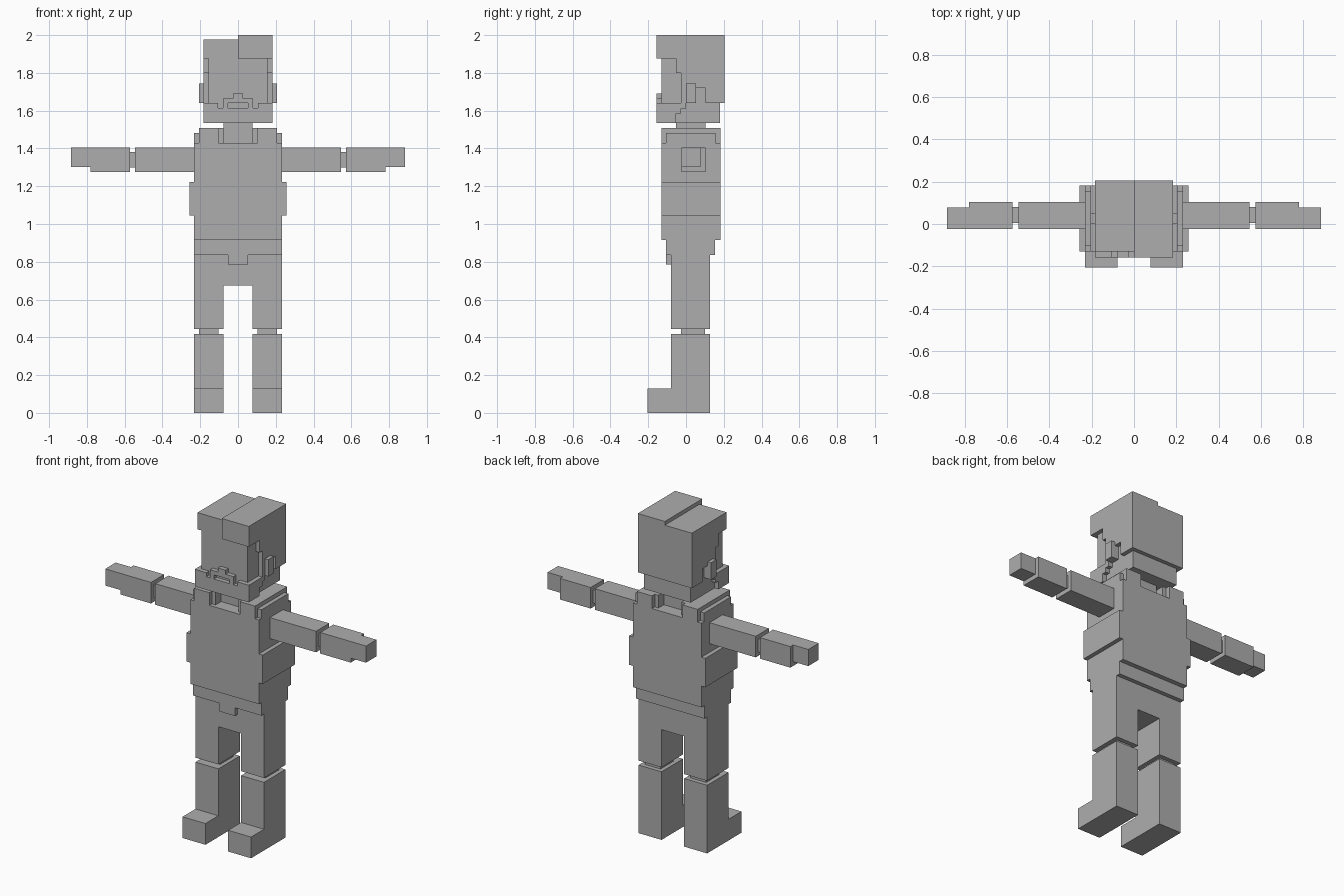
import bpy, bmesh

grey = bpy.data.materials.new("plain_grey")
grey.diffuse_color = (0.42, 0.42, 0.42, 1)


def finish(bm, name):
    bmesh.ops.recalc_face_normals(bm, faces=bm.faces[:])
    me = bpy.data.meshes.new(name)
    bm.to_mesh(me)
    bm.free()
    me.materials.append(grey)
    ob = bpy.data.objects.new(name, me)
    bpy.context.collection.objects.link(ob)
    return ob


def mirror(ob):
    ob.modifiers.new("mirror", 'MIRROR').use_axis[0] = True
    return ob


def box(name, x, y, z):
    """Box from (min, max) ranges."""
    bm = bmesh.new()
    bmesh.ops.create_cube(bm, size=1)
    for v in bm.verts:
        v.co = [sum(r) / 2 + c * (r[1] - r[0]) for r, c in zip((x, y, z), v.co)]
    return finish(bm, name)


def extrude(name, pts, lo, hi, axis):
    """Outline pushed along x (points are y,z), y (x,z) or z (x,y)."""
    bm = bmesh.new()
    vs = []
    for p in pts:
        co = list(p)
        co.insert(axis, lo)
        vs.append(bm.verts.new(co))
    face = bm.faces.new(vs)
    res = bmesh.ops.extrude_face_region(bm, geom=[face])
    for v in res["geom"]:
        if isinstance(v, bmesh.types.BMVert):
            v.co[axis] = hi
    return finish(bm, name)


# Legs: boot-shaped lower leg, knee, thigh
mirror(extrude("lower_leg", [(-.205, 0), (.127, 0), (.127, .417), (-.08, .417),
                             (-.08, .13), (-.205, .13)], .077, .232, 0))
mirror(box("knee", (.102, .206), (-.027, .1), (.417, .444)))
extrude("trousers", [(-.232, .444), (-.077, .444), (-.077, .675), (.077, .675),
                     (.077, .444), (.232, .444), (.232, .835), (-.232, .835)],
        -.08, .127, 1)

# Belt and buckle
box("belt", (-.232, .232), (-.105, .153), (.835, .915))
box("buckle", (-.052, .052), (-.105, -.08), (.785, .835))

# Torso with wider waist
extrude("torso", [(-.232, .915), (.232, .915), (.232, 1.045), (.258, 1.045),
                  (.258, 1.222), (.232, 1.222), (.232, 1.43), (-.232, 1.43),
                  (-.232, 1.222), (-.258, 1.222), (-.258, 1.045), (-.232, 1.045)],
        -.13, .182, 1)

# Shoulders, straps and neck
mirror(extrude("shoulder", [(.078, 1.43), (.232, 1.43), (.232, 1.483),
                            (.206, 1.483), (.206, 1.508), (.078, 1.508)],
               -.105, .155, 1))
mirror(box("front_strap", (.103, .206), (-.13, -.105), (1.43, 1.508)))
mirror(box("back_strap", (.103, .206), (.155, .182), (1.43, 1.508)))
box("neck", (-.078, .078), (-.052, .102), (1.43, 1.535))

# Arms
mirror(box("upper_arm", (.232, .545), (-.023, .104), (1.275, 1.404)))
mirror(box("elbow", (.545, .573), (.005, .08), (1.3, 1.38)))
mirror(box("forearm", (.573, .78), (-.023, .104), (1.275, 1.404)))
mirror(box("hand", (.78, .883), (-.023, .078), (1.302, 1.404)))

# Head
box("head", (-.157, .157), (-.13, .18), (1.535, 1.95))
mirror(box("ear", (.157, .206), (0, .052), (1.64, 1.743)))

# Hair: uneven top halves, side panels, back
box("hair_top_low", (-.183, 0), (-.131, .205), (1.875, 1.977))
box("hair_top_high", (0, .183), (-.157, .205), (1.875, 2))
mirror(extrude("hair_side", [(-.052, 1.875), (-.052, 1.8), (-.026, 1.8), (-.026, 1.64),
                             (0, 1.64), (0, 1.72), (.102, 1.72), (.102, 1.64),
                             (.205, 1.64), (.205, 1.875)], .157, .183, 0))
box("hair_back", (-.157, .157), (.18, .205), (1.64, 1.875))

# Beard: side panels, chin, moustache around the mouth gap
mirror(extrude("beard_side", [(-.157, 1.535), (-.052, 1.535), (-.052, 1.585),
                              (-.026, 1.585), (-.026, 1.612), (0, 1.612),
                              (0, 1.64), (-.157, 1.64)], .157, .183, 0))
extrude("chin_beard", [(-.157, 1.535), (.157, 1.535), (.157, 1.64), (.105, 1.64),
                       (.105, 1.615), (-.105, 1.615), (-.105, 1.64), (-.157, 1.64)],
        -.157, -.13, 1)
extrude("moustache", [(-.079, 1.615), (-.053, 1.615), (-.053, 1.64), (.053, 1.64),
                      (.053, 1.615), (.079, 1.615), (.079, 1.665), (.026, 1.665),
                      (.026, 1.69), (-.026, 1.69), (-.026, 1.665), (-.079, 1.665)],
        -.157, -.13, 1)
